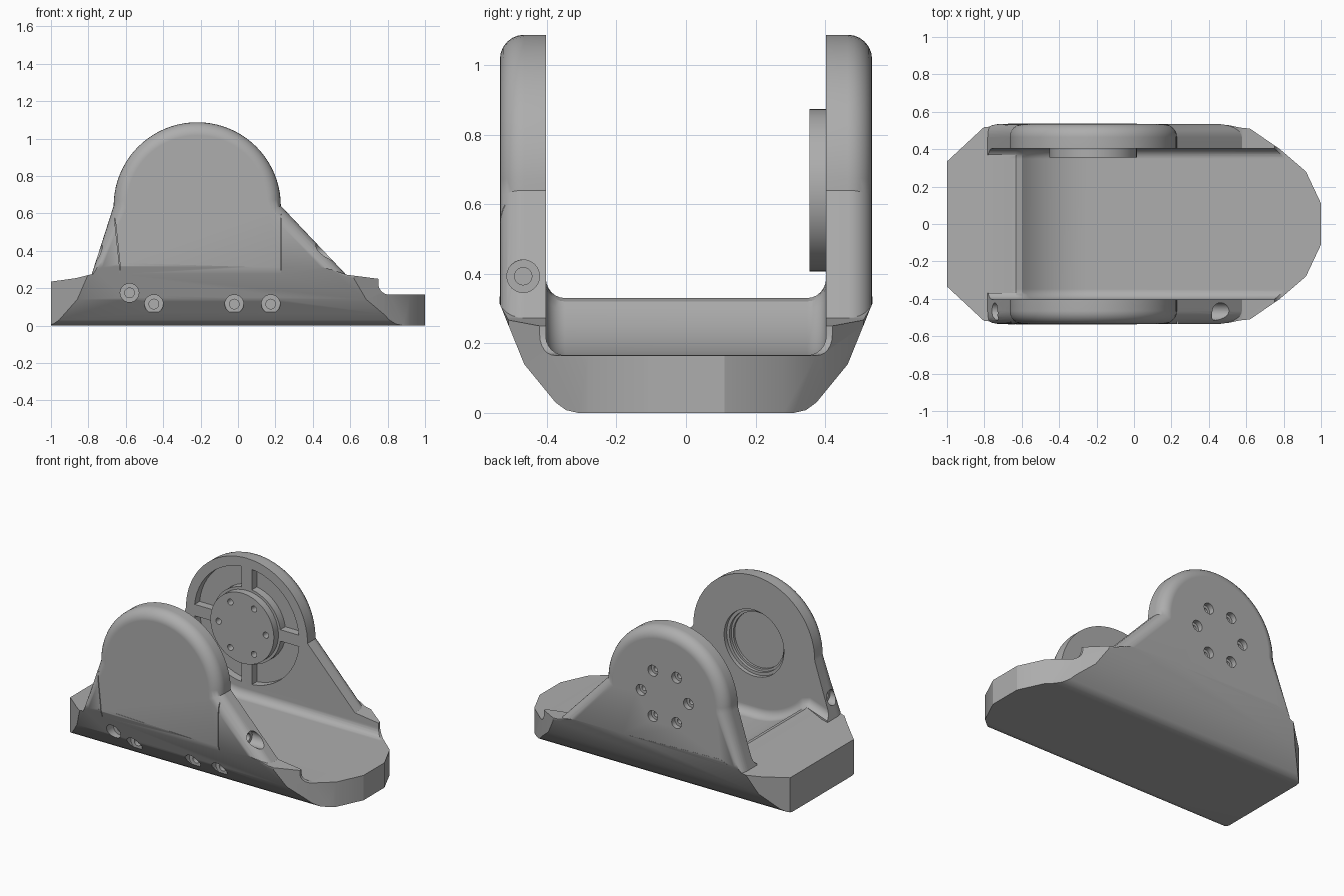
import bpy, bmesh
from math import sin, cos, asin, pi, radians

cube = bpy.data.objects.get("Cube")
if cube:
    bpy.data.objects.remove(cube, do_unlink=True)

grey = bpy.data.materials.new("light grey")
grey.use_nodes = True
GREY = (0.42, 0.42, 0.42, 1)
grey.diffuse_color = GREY
grey.node_tree.nodes["Principled BSDF"].inputs["Base Color"].default_value = GREY

PX, PZ, ARCH_R = -0.218, 0.64, 0.447    # pivot axis and arch radius
WALL_IN, WALL_OUT = 0.403, 0.535


def arc(cx, cz, r, a0, a1, n):
    return [(cx + r * cos(radians(a0 + (a1 - a0) * i / n)),
             cz + r * sin(radians(a0 + (a1 - a0) * i / n))) for i in range(n + 1)]


def circle(cx, cz, r, n=32):
    return arc(cx, cz, r, 0, 360, n)[:-1]


def prism(name, pts, axis, a, b, round_edge=None, radius=0.0, segments=6):
    """Extrude a 2D outline along an axis, optionally rounding chosen edges."""
    place = {"x": lambda p, t: (t, p[0], p[1]),
             "y": lambda p, t: (p[0], t, p[1]),
             "z": lambda p, t: (p[0], p[1], t)}[axis]
    bm = bmesh.new()
    lo = [bm.verts.new(place(p, a)) for p in pts]
    hi = [bm.verts.new(place(p, b)) for p in pts]
    bm.faces.new(lo)
    bm.faces.new(hi[::-1])
    for i in range(len(pts)):
        j = (i + 1) % len(pts)
        bm.faces.new((lo[j], lo[i], hi[i], hi[j]))
    bmesh.ops.recalc_face_normals(bm, faces=bm.faces)
    if round_edge:
        edges = [e for e in bm.edges if round_edge(e.verts[0].co, e.verts[1].co)]
        bmesh.ops.bevel(bm, geom=edges, offset=radius, segments=segments,
                        profile=0.5, affect="EDGES", clamp_overlap=False)
        bmesh.ops.recalc_face_normals(bm, faces=bm.faces)
    mesh = bpy.data.meshes.new(name)
    bm.to_mesh(mesh)
    bm.free()
    mesh.materials.append(grey)
    obj = bpy.data.objects.new(name, mesh)
    bpy.context.collection.objects.link(obj)
    return obj


def combine(target, tool, operation, keep=False):
    mod = target.modifiers.new("cut", "BOOLEAN")
    mod.operation, mod.solver, mod.object = operation, "EXACT", tool
    bpy.context.view_layer.objects.active = target
    bpy.ops.object.modifier_apply(modifier=mod.name)
    if not keep:
        bpy.data.objects.remove(tool, do_unlink=True)


def bore(target, x, z, r, axis, a, b):
    combine(target, prism("bore", circle(x, z, r, 24), axis, a, b), "DIFFERENCE")


# Low base with a raised rear shelf and a step near the nose
base = [(-1, 0), (-1, 0.235), (-0.87, 0.253), (-0.74, 0.285), (-0.63, 0.335),
        (0.5, 0.3), (0.58, 0.272), (0.75, 0.25)]
base += arc(0.81, 0.225, 0.06, 180, 270, 6) + [(1, 0.165), (1, 0)]
body = prism("bracket_body", base, "y", -0.6, 0.6)

# Two arched side walls with rounded outer rims
arm = [(0.58, 0.2), (0.58, 0.27)] + arc(PX, PZ, ARCH_R, 0, 180, 40) + [(-0.79, 0.25), (-0.79, 0.2)]
for side in (-1, 1):
    wall = prism("wall", arm, "y", side * 0.37, side * WALL_OUT,
                 lambda p, q: abs(p.y) > 0.5 and abs(q.y) > 0.5 and p.z + q.z > 0.46, 0.07)
    combine(body, wall, "UNION")

# Trim to the hull-like cross-section and the faceted plan outline
half = [(0.31, 0), (0.345, 0.008), (0.375, 0.03), (0.465, 0.14), (0.536, 0.315), (0.536, 1.2)]
section = half + [(-y, z) for y, z in half[::-1]]
combine(body, prism("section", section, "x", -1.1, 1.1), "INTERSECT")
side = [(-1.01, 0.325), (-0.8, 0.52), (-0.7, 0.54), (0.45, 0.54), (0.57, 0.515), (0.62, 0.51),
        (0.78, 0.4), (0.92, 0.28), (1, 0.11)]
plan = side + [(x, -y) for x, y in side[::-1]]
combine(body, prism("plan", plan, "z", -0.1, 1.3), "INTERSECT")

# Channel between the walls with filleted floor corners
floor = [(-0.8, 0.272), (-0.63, 0.33)] + arc(-0.25, 0.635, 0.47, 222, 270, 12)
floor += [(1.2, 0.166), (1.2, 1.5), (-0.8, 1.5)]
channel = prism("channel", floor, "y", -WALL_IN, WALL_IN,
                lambda p, q: p.y * q.y > 0 and max(p.z, q.z) < 0.4, 0.055)
combine(body, channel, "DIFFERENCE")

# Ribbed recess on the inner face of the back wall
for k in range(4):
    outer, inner, rib = 0.385, 0.25, 0.038
    ao, ai = asin(rib / outer) * 180 / pi, asin(rib / inner) * 180 / pi
    a = 90 * k
    pts = arc(PX, PZ, outer, a + ao, a + 90 - ao, 12) + arc(PX, PZ, inner, a + 90 - ai, a + ai, 10)
    combine(body, prism("pocket", pts, "y", 0.35, 0.455), "DIFFERENCE")

# Stepped bearing seat on the inner face of the front wall
for r, y in ((0.22, -0.43), (0.2, -0.45), (0.185, -0.465)):
    combine(body, prism("seat", circle(PX, PZ, r, 48), "y", -0.36, y), "DIFFERENCE")

# Pivot disc and its ring of six screws through the back wall
disc = prism("pivot_disc", circle(PX, PZ, 0.233, 64), "y", 0.355, 0.41)
for k in range(6):
    x, z = PX + 0.174 * cos(k * pi / 3), PZ + 0.174 * sin(k * pi / 3)
    bore(body, x, z, 0.018, "y", 0.3, 0.6)
    bore(body, x, z, 0.036, "y", 0.5, 0.6)
    bore(disc, x, z, 0.02, "y", 0.3, 0.6)

# Counterbored screws along the front chamfer and in the front wall's flanks
for x, z in ((-0.58, 0.175), (-0.45, 0.115), (-0.02, 0.115), (0.175, 0.115)):
    bore(body, x, z, 0.05, "y", -0.6, -0.41)
    bore(body, x, z, 0.026, "y", -0.5, -0.36)
for s, x0, x1, x2 in ((1, 0.65, 0.4, 0.34), (-1, -0.9, -0.7, -0.64)):
    bore(body, -0.468, 0.393, 0.047, "x", x0, x1)
    bore(body, -0.468, 0.393, 0.025, "x", x0, x2)

# Hairline seams around the removable front cover
g = 0.002
for line in ([(0.231, -0.1), (0.231, 0.66)], [(-0.63, -0.1), (-0.632, 0.32), (-0.667, 0.65)]):
    pts = [(x - g, z) for x, z in line] + [(x + g, z) for x, z in line[::-1]]
    combine(body, prism("seam", pts, "y", -0.6, -0.525 + 0.005), "DIFFERENCE")

# Smooth the curves, keep the edges crisp
for obj in (body, disc):
    bpy.ops.object.select_all(action="DESELECT")
    obj.select_set(True)
    bpy.context.view_layer.objects.active = obj
    bpy.ops.object.shade_smooth_by_angle(angle=radians(25))
    mod = obj.modifiers.new("normals", "WEIGHTED_NORMAL")
    mod.keep_sharp = True
